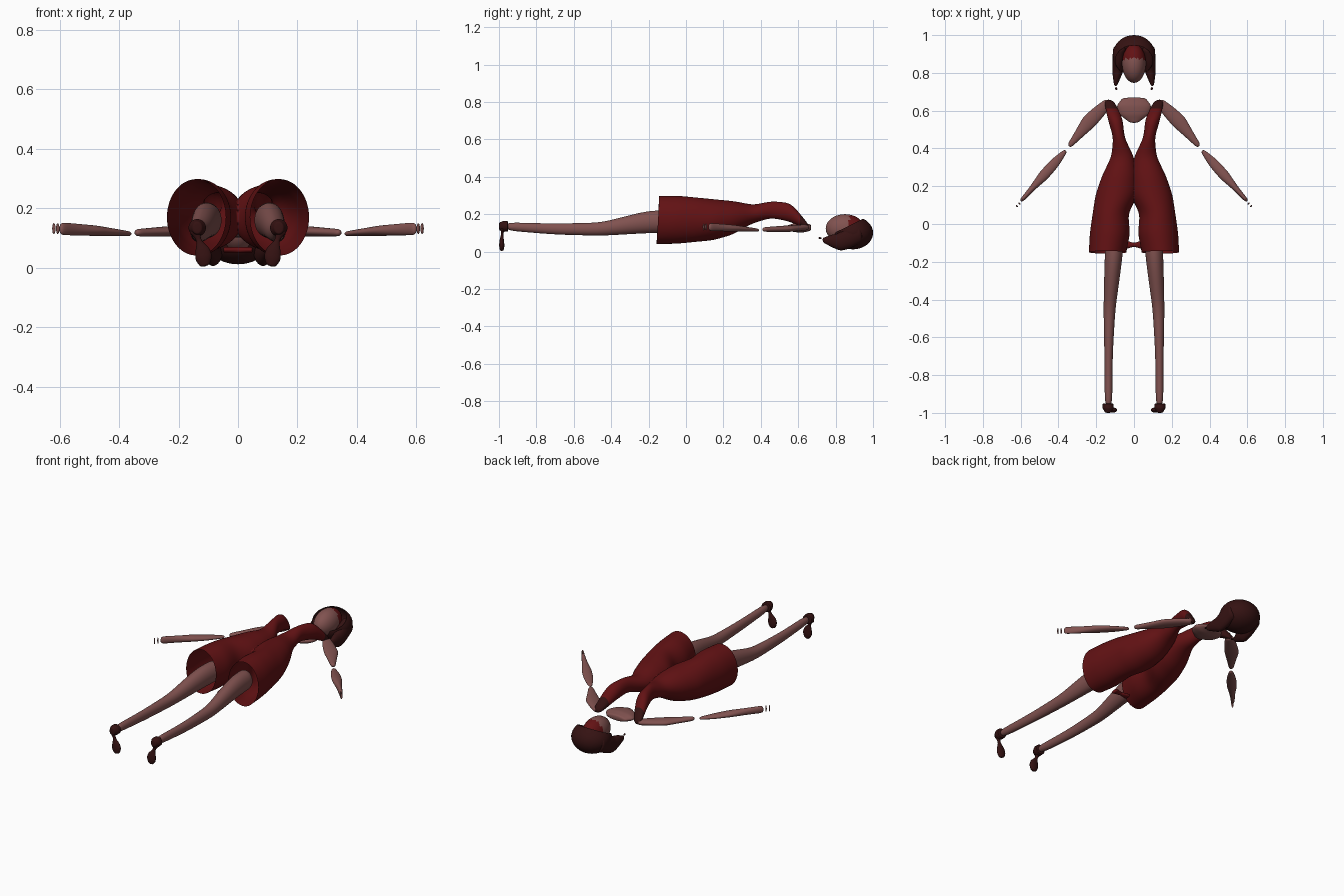
import bpy, bmesh
from math import cos, sin, tau
from mathutils import Vector, Matrix

default_cube = bpy.data.objects.get("Cube")
if default_cube:
    bpy.data.objects.remove(default_cube)


def material(name, *rgb):
    mat = bpy.data.materials.new(name)
    mat.use_nodes = True
    mat.diffuse_color = (*rgb, 1)
    shader = mat.node_tree.nodes["Principled BSDF"]
    shader.inputs["Base Color"].default_value = (*rgb, 1)
    shader.inputs["Roughness"].default_value = .8
    return mat


skin = material("skin", .22, .085, .08)
red = material("deep_red", .125, .006, .007)
dark = material("dark_brown", .035, .006, .006)


def sample(values, t):
    """Interpolate evenly spaced values at t between zero and one."""
    position = t * (len(values) - 1)
    index = min(int(position), len(values) - 2)
    fraction = position - index
    return values[index] * (1 - fraction) + values[index + 1] * fraction


def finish(name, mesh, materials, rule=None):
    """Turn a bmesh into a smooth shaded object, coloured by a rule."""
    bmesh.ops.recalc_face_normals(mesh, faces=mesh.faces)
    if rule:
        for face in mesh.faces:
            face.material_index = int(rule(face.calc_center_median()))
    data = bpy.data.meshes.new(name)
    mesh.to_mesh(data)
    mesh.free()
    for mat in materials:
        data.materials.append(mat)
    data.shade_smooth()
    part = bpy.data.objects.new(name, data)
    bpy.context.collection.objects.link(part)
    return part


def loft(name, path, widths, heights, *materials, rings=11, sides=16,
         open_start=False, rule=None, mirror=True):
    """Sweep an ellipse along a path; widths and heights are half sizes."""
    mesh = bmesh.new()
    path = [Vector(point) for point in path]
    axis = (path[-1] - path[0]).normalized()
    hint = Vector((0, 1, 0)) if abs(axis.z) > abs(axis.y) + abs(axis.x) else Vector((0, 0, 1))
    side = axis.cross(hint).normalized()
    up = side.cross(axis)
    loops = []
    for ring in range(rings):
        t = ring / (rings - 1)
        centre = sample(path, t)
        across = side * sample(widths, t)
        upward = up * sample(heights, t)
        angles = [tau * step / sides for step in range(sides)]
        loops.append([mesh.verts.new(centre + across * cos(a) + upward * sin(a))
                      for a in angles])
    for near, far in zip(loops, loops[1:]):
        for i in range(sides):
            mesh.faces.new((near[i - 1], near[i], far[i], far[i - 1]))
    if not open_start:
        mesh.faces.new(loops[0])
    mesh.faces.new(loops[-1])
    part = finish(name, mesh, materials, rule)
    smooth = part.modifiers.new("Smooth", "SUBSURF")
    smooth.levels = smooth.render_levels = 2
    if mirror:
        part.modifiers.new("Mirror", "MIRROR").use_bisect_axis[0] = True
    return part


def ellipsoid(name, centre, radii, *materials, rule=None, cut=None):
    mesh = bmesh.new()
    shape = Matrix.Translation(centre) @ Matrix.Diagonal((*radii, 1))
    bmesh.ops.create_uvsphere(mesh, u_segments=32, v_segments=20, radius=1, matrix=shape)
    if cut:
        point, normal = cut
        bmesh.ops.bisect_plane(mesh, geom=[*mesh.verts, *mesh.edges, *mesh.faces],
                               plane_co=point, plane_no=normal, clear_outer=True)
    return finish(name, mesh, materials, rule)


# Dress: an open lobe from hem to shoulder, mirrored and joined at the waist
inner = (.04, .02, .03, -.02, -.02, 0, .05, .06, .11)
outer = (.24, .235, .22, .205, .17, .12, .11, .14, .16)
low = (.04, .04, .05, .06, .09, .15, .18, .16, .11)
high = (.3, .3, .29, .28, .27, .25, .27, .26, .14)
stations = [i / (len(inner) - 1) for i in range(len(inner))]
loft("dress",
     [((a + b) / 2, -.15 + .81 * t, (c + d) / 2)
      for a, b, c, d, t in zip(inner, outer, low, high, stations)],
     [(b - a) / 2 for a, b in zip(inner, outer)],
     [(d - c) / 2 for c, d in zip(low, high)],
     red, dark, rings=17, sides=24, open_start=True, rule=lambda c: c.y > .6)
loft("hem_tie", [(-.05, -.11, .06), (.05, -.11, .06)],
     (.025, .01, .025), (.01, .01), red, mirror=False)

# Legs and shoes
loft("leg", [(.135, -.97, .135), (.135, -.7, .12), (.13, -.45, .12),
             (.11, -.2, .16), (.1, -.05, .16)],
     (.02, .022, .032, .047, .05), (.022, .03, .036, .062, .06), skin)
loft("shoe_cuff", [(.137, -1, .135), (.137, -.95, .135)],
     (.015, .03, .03), (.02, .03, .028), dark)
loft("shoe_toe", [(.145, -.98, .13), (.12, -.985, .06), (.11, -.985, .005)],
     (.025, .005, .025, .03, .015), (.015, .005, .012, .015, .01), dark)

# Neckline, arms and fingertips
loft("upper_chest", [(0, .535, .128), (0, .67, .128)],
     (.02, .08, .095, .06), (.01, .025, .027, .016), skin, mirror=False)
loft("upper_arm", [(.13, .65, .13), (.24, .54, .122), (.345, .41, .118)],
     (.022, .035, .04, .025, .012), (.016, .018, .012), skin)
loft("forearm", [(.36, .39, .114), (.48, .255, .125), (.6, .12, .132)],
     (.01, .027, .028, .015, .01), (.008, .018, .022), skin)
for finger, reach in (("finger_joint", 0), ("finger_end", .013)):
    tip = Vector((.604 + reach, .11 - reach, .132))
    loft(finger, [tip, tip + Vector((.005, -.005, 0))], (.008, .006), (.02, .02),
         skin, rings=3, sides=8)

# Head: face with a red fringe, hair shell, side locks and loose tips
ellipsoid("face", (0, .85, .123), (.063, .103, .077), skin, red,
          rule=lambda c: c.y > .875)
ellipsoid("hair", (0, .893, .1), (.113, .107, .088), dark,
          cut=((0, .95, .178), (0, -.45, .9)))
loft("hair_lock", [(.075, .94, .1), (.085, .82, .05), (.098, .73, .06)],
     (.035, .035, .025, .007), (.05, .055, .04, .012), dark)
loft("hair_tip", [(.096, .725, .07), (.092, .708, .074)],
     (.003, .007, .003), (.003, .006, .003), dark, rings=5, sides=8)
